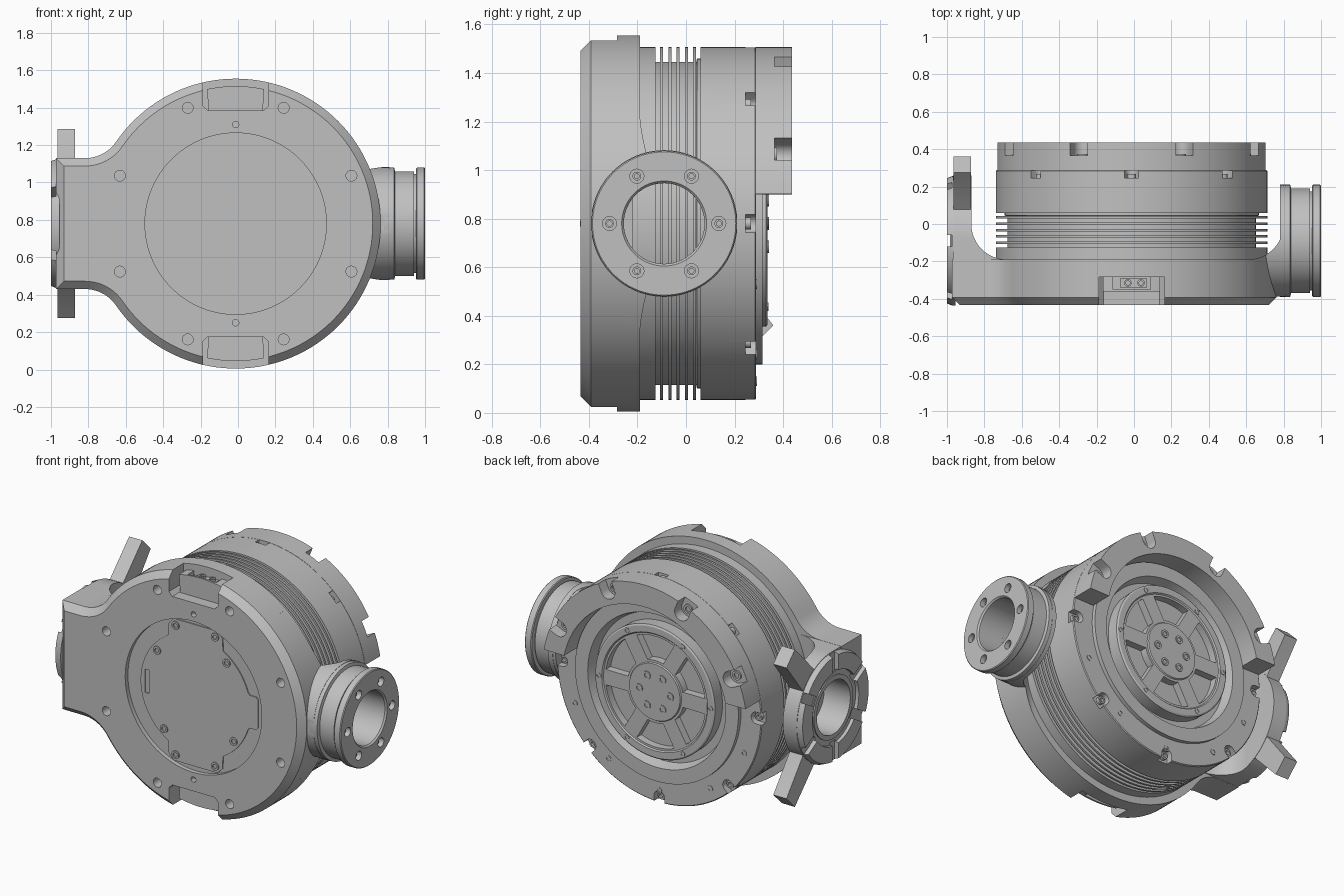
import bpy, bmesh
from math import sin, cos, pi, radians, degrees, atan2, sqrt

cube = bpy.data.objects.get("Cube")
if cube:
    bpy.data.objects.remove(cube, do_unlink=True)

# One flat colour
GREY = (0.53, 0.53, 0.53, 1)
metal = bpy.data.materials.new("light_grey_metal")
metal.use_nodes = True
metal.diffuse_color = GREY
metal.node_tree.nodes["Principled BSDF"].inputs["Base Color"].default_value = GREY

CX, CZ = -0.0125, 0.78      # main axis, runs along y
MAIN = ("Y", CX, CZ)
SIDE = ("X", -0.09, CZ)     # side ports axis, runs along x
FLAT = ("Z", 0, 0)


def place(frame, u, v, h):
    axis, cu, cv = frame
    u, v = u + cu, v + cv
    return {"X": (h, u, v), "Y": (u, h, v), "Z": (u, v, h)}[axis]


def shade(mesh):
    mesh.polygons.foreach_set("use_smooth", [True] * len(mesh.polygons))
    mesh.set_sharp_from_angle(angle=radians(28))


def finish(name, bm):
    bmesh.ops.recalc_face_normals(bm, faces=bm.faces)
    mesh = bpy.data.meshes.new(name)
    bm.to_mesh(mesh)
    bm.free()
    mesh.materials.append(metal)
    ob = bpy.data.objects.new(name, mesh)
    bpy.context.scene.collection.objects.link(ob)
    shade(mesh)
    return ob


def prism(name, pts, frame, a, b, bevel=0):
    """Extrude a 2D outline along the frame axis from a to b, bevelling the a end."""
    bm = bmesh.new()
    lo = [bm.verts.new(place(frame, u, v, a)) for u, v in pts]
    hi = [bm.verts.new(place(frame, u, v, b)) for u, v in pts]
    front = bm.faces.new(lo)
    bm.faces.new(hi)
    n = len(pts)
    for i in range(n):
        j = (i + 1) % n
        bm.faces.new((lo[i], lo[j], hi[j], hi[i]))
    bmesh.ops.recalc_face_normals(bm, faces=bm.faces)
    if bevel:
        bmesh.ops.bevel(bm, geom=list(front.edges), offset=bevel, segments=1, affect="EDGES")
    return finish(name, bm)


def lathe(name, profile, frame, at=(0, 0), segs=96):
    """Revolve a closed (radius, height) loop about the frame axis."""
    bm = bmesh.new()
    rings = [[bm.verts.new(place(frame, at[0] + r * cos(2 * pi * i / segs),
                                 at[1] + r * sin(2 * pi * i / segs), h))
              for i in range(segs)] for r, h in profile]
    for k in range(len(profile)):
        m = (k + 1) % len(profile)
        if profile[k][0] == 0 and profile[m][0] == 0:
            continue
        for i in range(segs):
            j = (i + 1) % segs
            bm.faces.new((rings[k][i], rings[k][j], rings[m][j], rings[m][i]))
    bmesh.ops.remove_doubles(bm, verts=bm.verts, dist=1e-5)
    return finish(name, bm)


def rod(frame, at, r, a, b, segs=24):
    return lathe("cutter", [(0, a), (r, a), (r, b), (0, b)], frame, at, segs)


def boolean(ob, cutters, op="DIFFERENCE", keep=False):
    for c in cutters:
        c.hide_render = True
        mod = ob.modifiers.new("cut", "BOOLEAN")
        mod.operation, mod.object, mod.solver = op, c, "EXACT"
        bpy.context.view_layer.update()
        done = bpy.data.meshes.new_from_object(ob.evaluated_get(bpy.context.evaluated_depsgraph_get()))
        ob.modifiers.remove(mod)
        ob.data = done
        if not keep:
            bpy.data.objects.remove(c, do_unlink=True)
    shade(ob.data)


def arc(r, a0, a1, n, cu=0, cv=0):
    return [(cu + r * cos(radians(a0 + (a1 - a0) * i / n)),
             cv + r * sin(radians(a0 + (a1 - a0) * i / n))) for i in range(n + 1)]


def sector(r0, r1, mid, half0, half1, n=10):
    return arc(r1, mid - half1, mid + half1, n) + arc(r0, mid + half0, mid - half0, n)


def spoke(angle, r0, r1, w):
    c, s = cos(radians(angle)), sin(radians(angle))
    return [(r * c - t * s, r * s + t * c)
            for r, t in ((r0, -w / 2), (r1, -w / 2), (r1, w / 2), (r0, w / 2))]


def u_slot(angle, r, w):
    """Radial slot with a round inner end, open outwards."""
    return arc(w / 2, angle + 90, angle + 270, 12, *polar(r, angle)) + spoke(angle, r, .8, w)[1:3]


def rect(u0, u1, v0, v1):
    return [(u0, v0), (u1, v0), (u1, v1), (u0, v1)]


def flip(pts, s):
    return [(u, s * v) for u, v in pts]


def polar(r, a):
    return r * cos(radians(a)), r * sin(radians(a))


def screw(name, frame, at, r, base, top):
    mid = base + (top - base) * 0.4
    lathe(name, [(0, base), (r, base), (r, top), (r * .55, top), (r * .55, mid), (0, mid)],
          frame, at, 20)


# Front housing: round plate with a filleted neck to the right-hand side
R, HALF, F = 0.775, 0.35, 0.2
fx, fz = -sqrt((R + F) ** 2 - (HALF + F) ** 2), HALF + F
meet = degrees(atan2(fz, fx))
upper = arc(R, 0, meet, 52) + arc(F, meet - 180, -90, 10, fx, fz)[1:] + [(-0.96, HALF)]
outline = upper + flip(reversed(upper[1:]), -1)
housing = prism("front_housing", outline, MAIN, -0.434, -0.19, 0.042)
cuts = [rod(MAIN, (0, 0), 0.485, -0.45, -0.406, 96)]
for k in range(8):
    cuts.append(rod(MAIN, polar(0.67, 22.5 + 45 * k), 0.029, -0.45, -0.37))
for s in (1, -1):
    cuts.append(rod(MAIN, (0, s * 0.53), 0.017, -0.45, -0.4))
    pocket = [(-.175, .85), (-.175, .63), (-.15, .605), (.15, .605), (.175, .63), (.175, .85)]
    cuts.append(prism("cutter", flip(pocket, s), MAIN, -0.45, -0.284))
boolean(housing, cuts)

# Connector blocks in the top and bottom pockets
for s, side in ((1, "top"), (-1, "bottom")):
    block = prism(side + "_connector", sector(.59, .735, 90 * s, 14, 12), MAIN, -0.362, -0.28)
    boolean(block, [prism("cutter", flip(rect(-.1, .1, .70, .8), s), MAIN, -0.35, -0.27)])
    prism(side + "_socket", flip(rect(-.06, .08, .68, .715), s), MAIN, -0.342, -0.288)
    for u in (-0.02, 0.05):
        screw(side + "_connector_screw", FLAT, (CX + u, -0.315), 0.02,
              CZ + s * 0.71, CZ + s * 0.73)

# Front cover with side tab, slot and screws
half = [(.4425, .09), (.43, .105), (.385, .105)] + arc(.39, 18, 60, 12) + \
       [(.19, .42), (.155, .455), (-.155, .455), (-.19, .42)] + arc(.39, 120, 180, 16)[:-1]
cover = prism("front_cover", half + flip(reversed(half), -1), MAIN, -0.413, -0.39)
boolean(cover, [prism("cutter", rect(-.36, -.33, -.075, .075), MAIN, -0.45, -0.4)])
for at in ((-.14, .415), (.14, .415), (.222, .27), (-.272, .22),
           (-.222, -.27), (.272, -.22), (-.14, -.415), (.14, -.415)):
    screw("cover_screw", MAIN, at, 0.026, -0.405, -0.421)

# Finned drum with stepped back rim
RD = 0.7265
profile = [(0, -.22), (RD, -.22), (RD, -.125), (.665, -.125)]
for k in range(5):
    y = -0.107 + 0.034 * k
    profile += [(.665, y), (RD, y), (RD, y + .013), (.665, y + .013)]
profile += [(.68, .045), (.68, .06), (RD, .06), (RD, .284), (.721, .289), (.58, .289),
            (.58, .315), (.49, .315), (.47, .25), (0, .25)]
drum = lathe("finned_drum", profile, MAIN, segs=128)
boolean(drum, [prism("cutter", u_slot(45 * k, .69, .075), MAIN, .245, .30) for k in range(8)])
for k in range(8):
    screw("rim_screw", MAIN, polar(0.69, 45 * k), 0.024, 0.24, 0.268)
for k in range(5):
    screw("rim_plug", MAIN, polar(0.65, 202.5 + 33.75 * k), 0.02, 0.28, 0.292)

# Rear output wheel with six windows and a bolted hub
wheel = lathe("rear_wheel", [(0, .2), (.42, .2), (.425, .33), (.415, .336), (.375, .336),
                             (.368, .328), (.185, .328), (.18, .336), (0, .336)], MAIN)
boolean(wheel, [prism("cutter", sector(.2, .355, 30 + 60 * k, 16, 22), MAIN, .28, .36)
                for k in range(6)])
for k in range(6):
    screw("hub_screw", MAIN, polar(0.11, 60 * k), 0.026, 0.33, 0.342)
    screw("wheel_screw", MAIN, polar(0.396, 60 * k), 0.018, 0.33, 0.339)

# Rear crescent guard over the upper half
crescent = prism("rear_crescent", arc(RD, 9.6, 170.4, 60) + arc(.585, 168.2, 11.8, 60),
                 MAIN, .286, .437)
NOTCHES = (25, 67, 113, 155)
boolean(crescent, [prism("cutter", u_slot(a, .67, .1), MAIN, .365, .45) for a in NOTCHES])
for a in NOTCHES:
    screw("crescent_screw", MAIN, polar(0.67, a), 0.03, 0.36, 0.375)

# Left port: wall that follows the housing rim, round neck and bored flange
fair = [(.45, -.388), (.82, -.388), (.82, .21), (.8, .21)] + \
       arc(.19, 0, -90, 12, .61, 0) + [(.45, -.19)]
bore = rod(SIDE, (0, 0), 0.166, 0.6, 1.1, 64)
for name, limit in (("port_wall", rod(MAIN, (0, 0), R, -.3, .3, 128)),
                    ("port_neck", rod(SIDE, (0, 0), .302, .4, .81, 96))):
    part = prism(name, fair, FLAT, CZ - .6, CZ + .6)
    boolean(part, [limit], "INTERSECT")
    boolean(part, [bore], keep=True)
boolean(housing, [bore])
flange = lathe("port_flange", [(.166, .78), (.30, .78), (.30, .835), (.28, .84), (.28, .94),
                               (.265, .94), (.265, .952), (.295, .952), (.30, .957), (.30, .995),
                               (.295, 1), (.175, 1), (.166, .99)], SIDE)
boolean(flange, [rod(SIDE, polar(.225, 60 * k), .029, .96, 1.1) for k in range(6)])
for k in range(6):
    screw("flange_screw", SIDE, polar(.225, 60 * k), .018, .955, .975)

# Right arm: plate with a concave blend, rounded at the back
blend = [(-.968, -.388), (-.968, .27), (-.87, .27)] + \
        arc(.19, 180, 270, 12, -.68, 0) + [(-.68, -.388)]
arm = prism("bracket_arm", blend, FLAT, CZ - .5, CZ + .5)
round_end = [(-.4, -.349)] + arc(.349, -90, 90, 40) + [(-.4, .349)]
boolean(arm, [prism("cutter", round_end, SIDE, -1.1, -.5)], "INTERSECT")
hole = rod(SIDE, (0, 0), 0.17, -1.1, -0.8, 64)
boolean(arm, [hole], keep=True)
boolean(housing, [hole])

# Two splayed legs on the bracket
for s, side in ((1, "upper"), (-1, "lower")):
    leg = [(.03, .22), (.175, .31), (.365, .505), (.45, .42), (.27, .19), (.22, .08)]
    prism(side + "_bracket_leg", flip(leg, s), SIDE, -.966, -.872)

# Slotted coupling ring on the bracket
ring = lathe("coupling_ring", [(.17, -.955), (.346, -.955), (.346, -.972), (.335, -1), (.235, -1),
                               (.235, -.978), (.2, -.978), (.2, -.985), (.17, -.985)], SIDE)
boolean(ring, [prism("cutter", spoke(30 + 60 * k, .22, .4, .06), SIDE, -1.1, -.972)
               for k in range(6)])
for k in range(6):
    screw("coupling_screw", SIDE, polar(.29, 60 * k), .022, -.99, -1.0)
